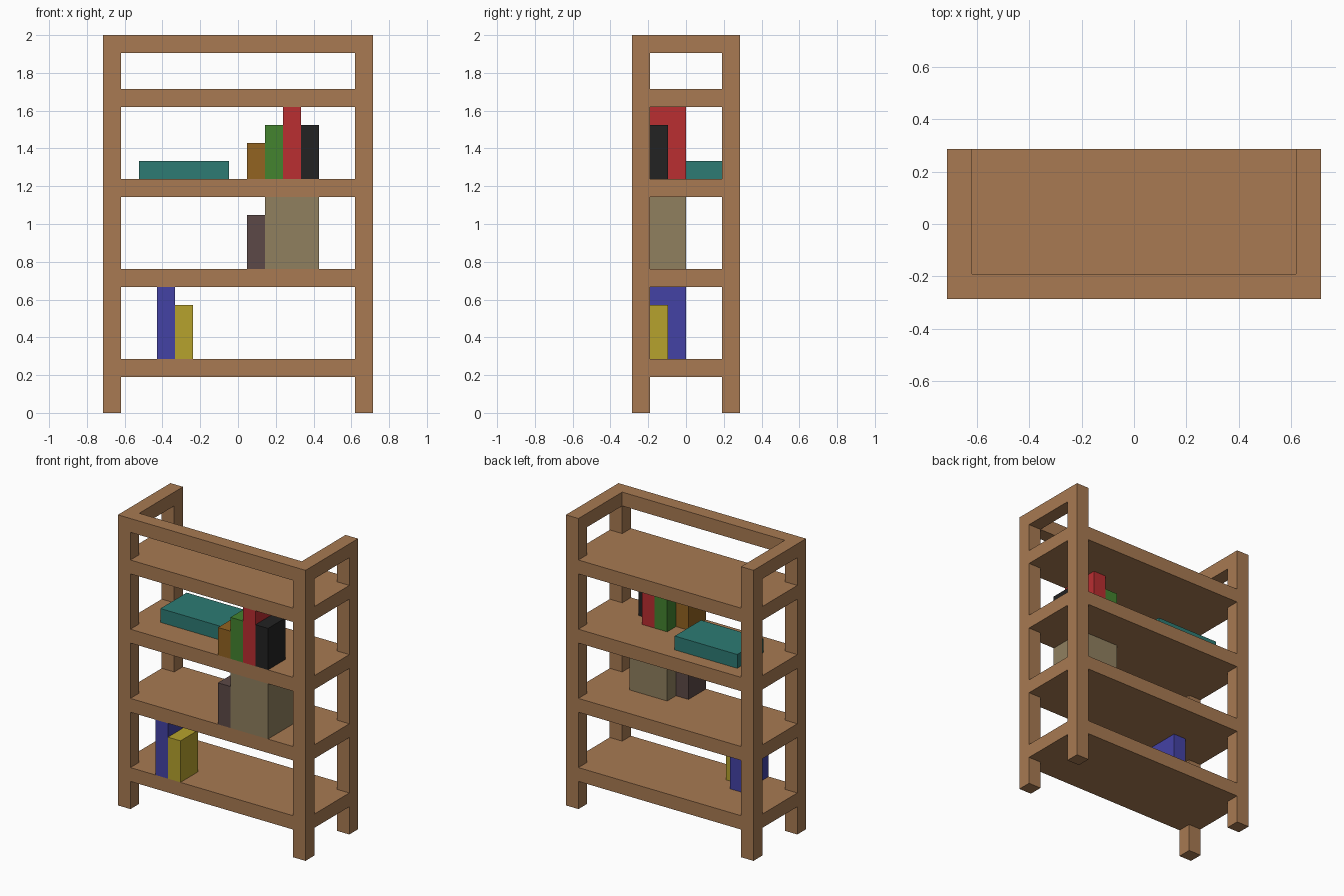
import bpy, bmesh
from mathutils import Vector

cube = bpy.data.objects.get("Cube")
if cube:
    bpy.data.objects.remove(cube, do_unlink=True)

U = 2 / 21  # module: every part is a whole number of these
W, D, H = 7.5, 3, 21  # half width, half depth and height in modules


def material(name, rgb):
    """Flat material from 0-255 display values."""
    def linear(c):
        c /= 255
        return c / 12.92 if c <= 0.04045 else ((c + 0.055) / 1.055) ** 2.4
    colour = [linear(c) for c in rgb] + [1]
    m = bpy.data.materials.new(name)
    m.use_nodes = True
    m.diffuse_color = colour
    node = next(n for n in m.node_tree.nodes if n.type == "BSDF_PRINCIPLED")
    node.inputs["Base Color"].default_value = colour
    return m


def prism(name, outline, z0, z1, mat):
    """Extrude a flat outline upward from z0 to z1."""
    bm = bmesh.new()
    face = bm.faces.new([bm.verts.new((x * U, y * U, z0 * U)) for x, y in outline])
    top = bmesh.ops.extrude_face_region(bm, geom=[face])["geom"]
    verts = [v for v in top if isinstance(v, bmesh.types.BMVert)]
    bmesh.ops.translate(bm, verts=verts, vec=Vector((0, 0, (z1 - z0) * U)))
    bmesh.ops.recalc_face_normals(bm, faces=bm.faces)
    mesh = bpy.data.meshes.new(name)
    bm.to_mesh(mesh)
    bm.free()
    mesh.materials.append(mat)
    obj = bpy.data.objects.new(name, mesh)
    bpy.context.scene.collection.objects.link(obj)
    return obj


def box(name, x0, x1, y0, y1, z0, z1, mat):
    return prism(name, [(x0, y0), (x1, y0), (x1, y1), (x0, y1)], z0, z1, mat)


wood = material("wood", (168, 122, 82))

# Corner posts
for side, sx in (("left", 1), ("right", -1)):
    for end, sy in (("front", -1), ("back", 1)):
        box(f"{end}_{side}_post", sx * (W - 1), sx * W, sy * (D - 1), sy * D, 0, H, wood)

# Shelves, notched at the corners to fit around the posts
w, d = W - 1, D - 1
notched = [(-w, -D), (w, -D), (w, -d), (W, -d), (W, d), (w, d),
           (w, D), (-w, D), (-w, d), (-W, d), (-W, -d), (-w, -d)]
for i in range(4):
    z = 2 + 5 * i
    prism(f"shelf_{i + 1}", notched, z, z + 1, wood)

# Top rails: front and both sides, open at the back
box("top_front_rail", -w, w, -D, -d, H - 1, H, wood)
for side, sx in (("left", 1), ("right", -1)):
    box(f"top_{side}_rail", sx * w, sx * W, -d, d, H - 1, H, wood)

# Books and boxes: name, colour, left edge, width, front, depth, shelf top, height
items = [
    ("blue_book", (68, 66, 165), -4.5, 1, -3, 3, 3, 4),
    ("yellow_book", (182, 162, 45), -3.5, 1, -3, 2, 3, 3),
    ("plum_book", (92, 73, 71), 0.5, 1, -3, 2, 8, 3),
    ("beige_box", (144, 128, 95), 1.5, 3, -3, 3, 8, 4),
    ("ochre_book", (146, 99, 33), 0.5, 1, -3, 2, 13, 2),
    ("green_book", (67, 131, 47), 1.5, 1, -3, 3, 13, 3),
    ("red_book", (186, 46, 49), 2.5, 1, -3, 3, 13, 4),
    ("black_book", (34, 34, 34), 3.5, 1, -3, 2, 13, 3),
    ("teal_flat_book", (45, 123, 116), -5.5, 5, -1, 3, 13, 1),
]
for name, rgb, x, width, y, depth, z, height in items:
    mat = material(name.split("_")[0], rgb)
    box(name, x, x + width, y, y + depth, z, z + height, mat)
